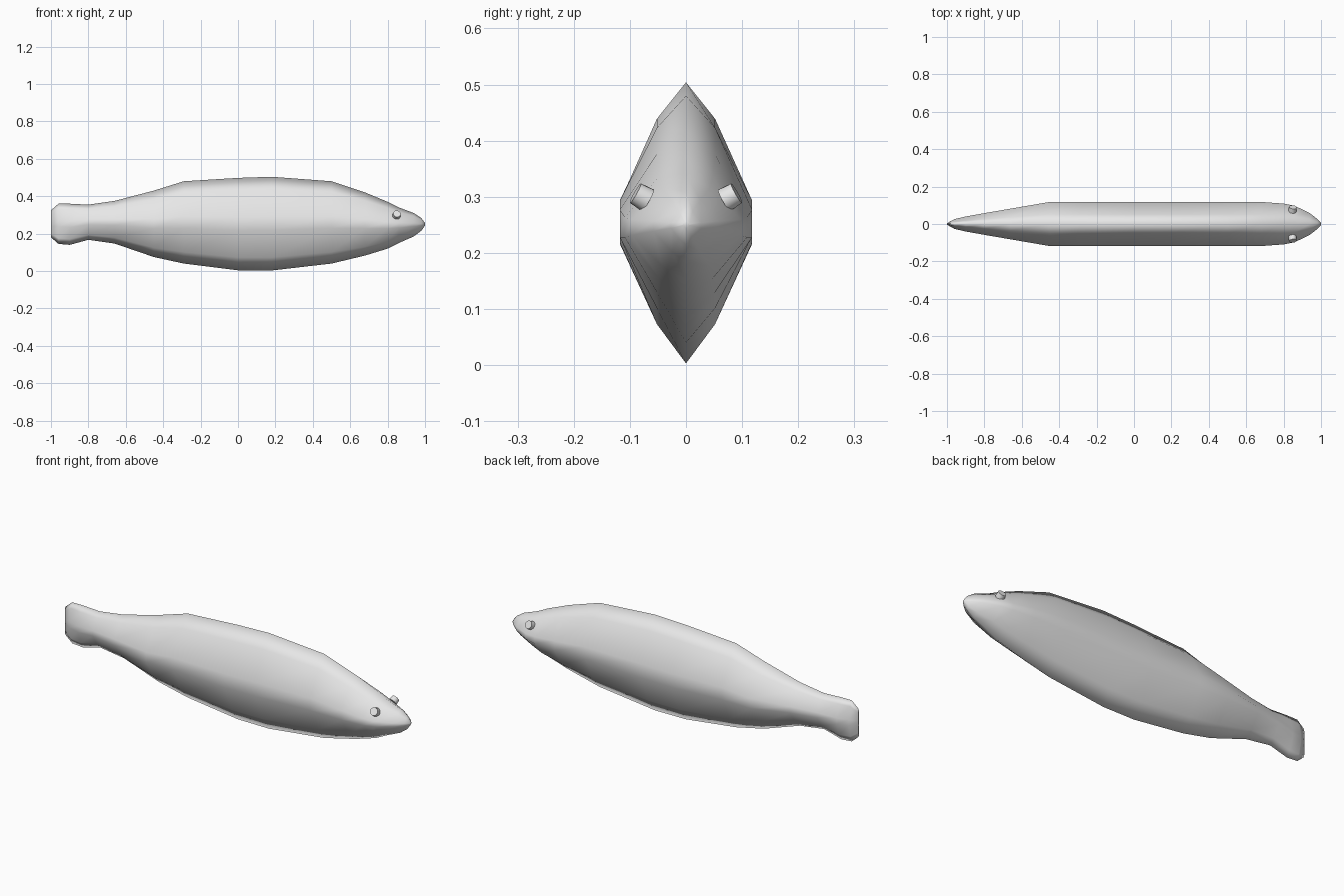
import bpy, bmesh
from mathutils import Vector

if "Cube" in bpy.data.objects:
    bpy.data.objects.remove(bpy.data.objects["Cube"])

grey = bpy.data.materials.new("plain_grey")
grey.use_nodes = True
colour = (0.8, 0.8, 0.8, 1)
grey.diffuse_color = colour
grey.node_tree.nodes["Principled BSDF"].inputs["Base Color"].default_value = colour


def finish(name, bm, angle):
    bmesh.ops.recalc_face_normals(bm, faces=bm.faces)
    mesh = bpy.data.meshes.new(name)
    bm.to_mesh(mesh)
    bm.free()
    mesh.materials.append(grey)
    obj = bpy.data.objects.new(name, mesh)
    bpy.context.collection.objects.link(obj)
    bpy.ops.object.select_all(action="DESELECT")
    obj.select_set(True)
    bpy.context.view_layer.objects.active = obj
    bpy.ops.object.shade_smooth_by_angle(angle=angle)
    return obj


# Body stations from tail to nose: x, top, bottom, half width
stations = [
    (-1.0, .325, .18, .004), (-.96, .36, .145, .026), (-.9, .36, .14, .04),
    (-.8, .355, .167, .058), (-.66, .375, .147, .082), (-.45, .43, .075, .118),
    (-.29, .48, .04, .118), (0, .498, .004, .118), (.18, .504, .003, .118),
    (.5, .48, .04, .118), (.68, .42, .083, .118), (.8, .37, .12, .109),
    (.86, .34, .15, .097), (.94, .31, .185, .058), (.98, .283, .215, .027),
    (1.0, .257, .243, .006),
]
# Cross-section as fractions of half width and half height
section = [(0, 1), (.44, .74), (1, .15), (1, -.14), (.44, -.72), (0, -1),
           (-.44, -.72), (-1, -.14), (-1, .15), (-.44, .74)]

# Body and tail in one lofted skin
bm = bmesh.new()
rings = []
for x, top, bottom, width in stations:
    mid, half = (top + bottom) / 2, (top - bottom) / 2
    rings.append([bm.verts.new((x, width * u, mid + half * v)) for u, v in section])
n = len(section)
for a, b in zip(rings, rings[1:]):
    for i in range(n):
        j = (i + 1) % n
        bm.faces.new((a[i], a[j], b[j], b[i]))
bm.faces.new(rings[0])
bm.faces.new(rings[-1])
finish("body", bm, 3.14)

# Eyes: short round studs tilted upward and outward
for name, side in (("left_eye", 1), ("right_eye", -1)):
    bm = bmesh.new()
    bmesh.ops.create_cone(bm, cap_ends=True, segments=16, radius1=.022,
                          radius2=.02, depth=.026)
    eye = finish(name, bm, .6)
    axis = Vector((.12, side * .85, .48))
    eye.rotation_euler = axis.to_track_quat("Z", "Y").to_euler()
    eye.location = (.848, side * .079, .3)
